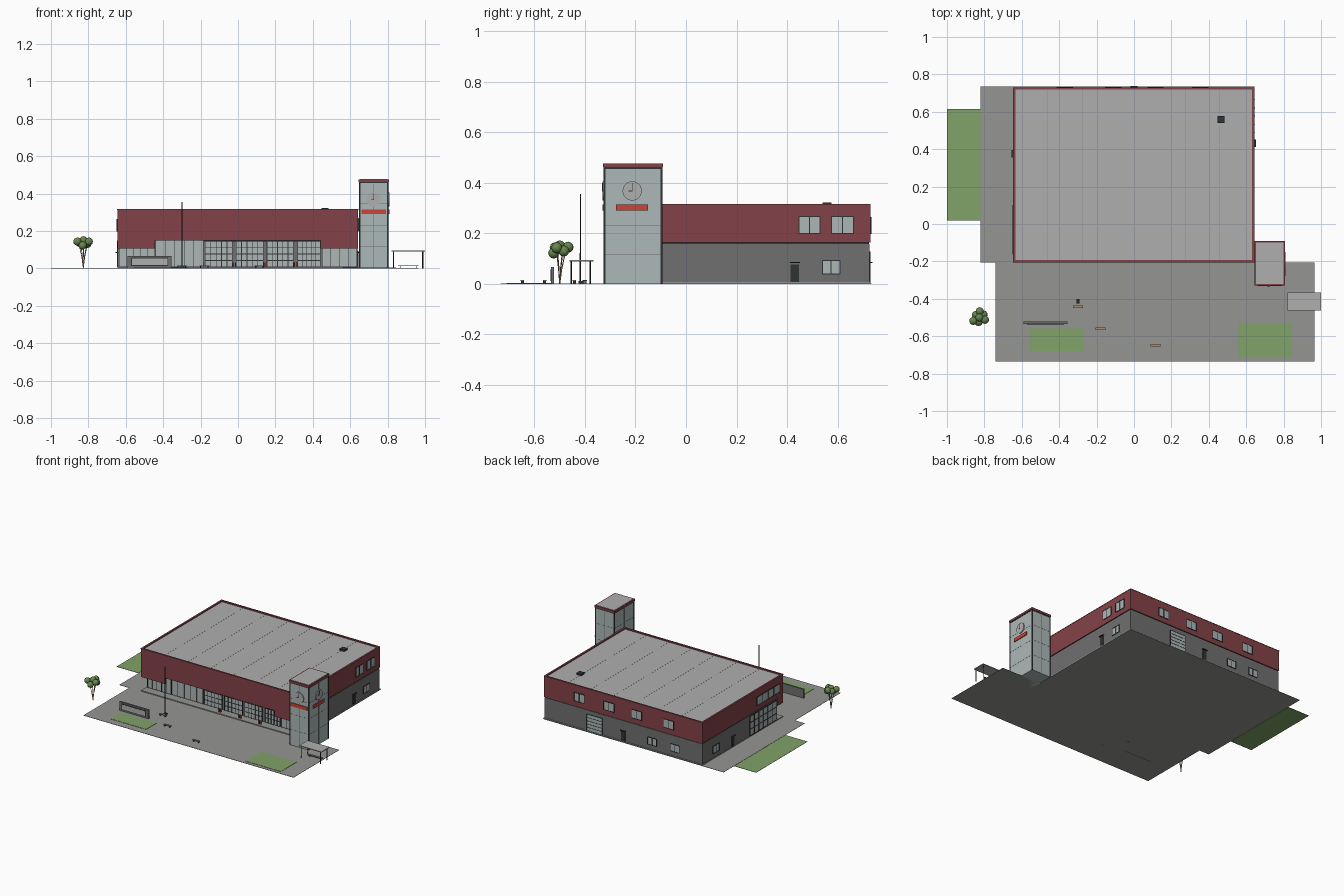
import bpy, bmesh, math
from mathutils import Vector, Matrix

if "Cube" in bpy.data.objects:
    bpy.data.objects.remove(bpy.data.objects["Cube"])


def mat(name, r, g, b):
    m = bpy.data.materials.new(name)
    m.diffuse_color = (r, g, b, 1)
    m.use_nodes = True
    m.node_tree.nodes["Principled BSDF"].inputs["Base Color"].default_value = m.diffuse_color
    return m


RED = mat("dark_red", 0.23, 0.055, 0.065)
SIGN = mat("bright_red", 0.6, 0.06, 0.04)
WALL = mat("wall_grey", 0.16, 0.16, 0.165)
DARK = mat("frame_dark", 0.03, 0.033, 0.035)
GLASS = mat("glass", 0.42, 0.47, 0.47)
PANEL = mat("panel", 0.42, 0.48, 0.48)
ROOF = mat("roof_grey", 0.43, 0.43, 0.43)
PAVE = mat("paving", 0.3, 0.3, 0.29)
GRASS = mat("grass", 0.22, 0.36, 0.14)
LEAF = mat("leaf", 0.14, 0.24, 0.08)
WOOD = mat("wood", 0.4, 0.28, 0.15)


def finish(name, bm, m):
    bmesh.ops.recalc_face_normals(bm, faces=bm.faces)
    me = bpy.data.meshes.new(name)
    bm.to_mesh(me)
    bm.free()
    me.materials.append(m)
    ob = bpy.data.objects.new(name, me)
    bpy.context.collection.objects.link(ob)
    return ob


def boxes(name, items, m):
    """One object from boxes given as (x0, x1, y0, y1, z0, z1)."""
    bm = bmesh.new()
    for x0, x1, y0, y1, z0, z1 in items:
        mtx = Matrix.Translation(((x0 + x1) / 2, (y0 + y1) / 2, (z0 + z1) / 2)) @ \
            Matrix.Diagonal((abs(x1 - x0), abs(y1 - y0), abs(z1 - z0), 1))
        bmesh.ops.create_cube(bm, size=1, matrix=mtx)
    return finish(name, bm, m)


def rods(name, segs, r, m, n=8, r2=None):
    """Round bars between pairs of points."""
    bm = bmesh.new()
    for a, b in segs:
        a, b = Vector(a), Vector(b)
        d = b - a
        mtx = Matrix.Translation((a + b) / 2) @ d.to_track_quat('Z', 'Y').to_matrix().to_4x4()
        bmesh.ops.create_cone(bm, cap_ends=True, segments=n, radius1=r,
                              radius2=r if r2 is None else r2, depth=d.length, matrix=mtx)
    return finish(name, bm, m)


def on_wall(axis, plane, out, u0, u1, z0, z1, d0, d1):
    """Box lying on a wall: u runs along the wall, d0..d1 is the offset outwards."""
    p, q = sorted((plane + out * d0, plane + out * d1))
    return (u0, u1, p, q, z0, z1) if axis == 'y' else (p, q, u0, u1, z0, z1)


def window(name, wall, u0, u1, z0, z1, cols=2, rows=1, t=0.004, glass=GLASS):
    boxes(name + "_glass", [on_wall(*wall, u0, u1, z0, z1, -0.003, 0.0015)], glass)
    bars = [on_wall(*wall, u - t / 2, u + t / 2, z0, z1, -0.003, 0.004)
            for u in (u0 + (u1 - u0) * i / cols for i in range(cols + 1))]
    bars += [on_wall(*wall, u0, u1, z - t / 2, z + t / 2, -0.003, 0.0035)
             for z in (z0 + (z1 - z0) * i / rows for i in range(rows + 1))]
    boxes(name + "_frame", bars, DARK)


# Ground: paving, grass and plinth
boxes("paving", [(-0.74, 0.965, -0.735, -0.205, 0, 0.002),
                 (-0.82, 0.645, -0.205, 0.735, 0, 0.002)], PAVE)
boxes("lawns", [(-1, -0.822, 0.02, 0.615, 0, 0.002), (-0.56, -0.27, -0.68, -0.56, 0.001, 0.004),
                (0.56, 0.845, -0.71, -0.53, 0.001, 0.004)], GRASS)
boxes("plinth", [(-0.644, 0.644, -0.204, 0.731, 0.001, 0.008)], PAVE)

# Main building: lower storey, joint, red upper storey and roof
X0, X1, Y0, Y1 = -0.645, 0.642, -0.205, 0.73
FY = -0.14
boxes("lower_walls", [(X0 + .003, X1 - .003, FY, Y1 - .003, 0.005, 0.157)], WALL)
boxes("joint_band", [(X0 + .006, X1 - .006, Y0 + .006, Y1 - .006, 0.153, 0.168)], DARK)
T = 0.012
boxes("upper_walls", [(X0, X0 + T, Y0, Y1, 0.163, 0.312), (X1 - T, X1, Y0, Y1, 0.163, 0.312),
                      (X0 + T, X1 - T, Y1 - T, Y1, 0.163, 0.312)], RED)
boxes("parapet_cap", [(X0 - .001, X0 + T, Y0 - .001, Y1 + .001, 0.311, 0.317),
                      (X1 - T, X1 + .001, Y0 - .001, Y1 + .001, 0.311, 0.317),
                      (X0 + T, X1 - T, Y0 - .001, Y0 + T, 0.311, 0.317),
                      (X0 + T, X1 - T, Y1 - T, Y1 + .001, 0.311, 0.317)], RED)
boxes("roof", [(X0 + .008, X1 - .008, Y0 + .008, Y1 - .008, 0.298, 0.309)], ROOF)
boxes("roof_seams", [(x - .0008, x + .0008, Y0 + T, Y1 - T, 0.308, 0.3096)
                     for x in (X0 + (X1 - X0) * i / 7 for i in range(1, 7))], PAVE)
boxes("roof_unit", [(0.447, 0.485, 0.54, 0.577, 0.305, 0.322)], DARK)

# Front fascia with raised middle, plus side return
bm = bmesh.new()
prof = [(X0, 0.107), (-0.445, 0.107), (-0.445, 0.15), (0.44, 0.15), (0.44, 0.107),
        (X1, 0.107), (X1, 0.312), (X0, 0.312)]
f = bm.faces.new([bm.verts.new((x, Y0, z)) for x, z in prof])
ext = bmesh.ops.extrude_face_region(bm, geom=[f])
bmesh.ops.translate(bm, vec=(0, T, 0), verts=[v for v in ext["geom"] if isinstance(v, bmesh.types.BMVert)])
finish("front_fascia", bm, RED)
boxes("fascia_returns", [(X0, X0 + T, Y0 + T, FY, 0.107, 0.163),
                         (X1 - T, X1, Y0 + T, FY, 0.107, 0.163)], RED)

# Front glazing and four entrance bays
front = ('y', FY, -1)
window("left_front_glazing", front, -0.635, -0.445, 0.008, 0.15, 5, 1, 0.003)
window("centre_left_glazing", front, -0.44, -0.185, 0.008, 0.15, 5, 1, 0.003)
window("right_front_glazing", front, 0.45, 0.635, 0.008, 0.15, 4, 1, 0.003)
for i, (a, b) in enumerate([(-0.175, -0.03), (-0.01, 0.135), (0.155, 0.295), (0.32, 0.44)]):
    window(f"entrance_bay_{i}", front, a, b, 0.008, 0.145, 5, 4, 0.0035)
boxes("entrance_lintel", [(-0.18, 0.445, FY - .01, FY, 0.143, 0.153)], DARK)
stops = [-0.02, 0.145, 0.307]
boxes("bollard_dark", [(x - .01, x - .003, -0.186, -0.178, 0.008, 0.03) for x in stops], DARK)
boxes("bollard_red", [(x + .003, x + .01, -0.186, -0.178, 0.008, 0.03) for x in stops], SIGN)

# Right side openings
right_up, right_low = ('x', X1, 1), ('x', X1 - .003, 1)
window("right_window_a", right_up, 0.447, 0.53, 0.2, 0.267)
window("right_window_b", right_up, 0.577, 0.664, 0.2, 0.267)
window("right_window_low", right_low, 0.54, 0.61, 0.04, 0.093)

# Back openings
back_up, back_low = ('y', Y1, 1), ('y', Y1 - .003, 1)
for i, x in enumerate((0.355, 0.115, -0.11, -0.37)):
    window(f"back_window_{i}", back_up, x - .042, x + .042, 0.2, 0.262)
for i, x in enumerate((-0.235, -0.42)):
    window(f"back_window_low_{i}", back_low, x - .036, x + .036, 0.04, 0.093)
window("loading_door", back_low, 0.17, 0.295, 0.008, 0.128, 1, 5, 0.002, PANEL)

# Left side openings
left_up, left_low = ('x', X0, -1), ('x', X0 + .003, -1)
window("left_window_strip", left_up, -0.16, 0.1, 0.2, 0.262, 4)
window("left_glazing", left_low, -0.13, 0.177, 0.008, 0.15, 6, 3)
window("left_window_low", left_low, 0.535, 0.605, 0.04, 0.093)

# Service doors and the lamps above them
for i, (w, u) in enumerate([(right_low, 0.431), (back_low, 0.0), (left_low, 0.375)]):
    boxes(f"service_door_{i}", [on_wall(*w, u - .017, u + .017, 0.008, 0.077, -.003, .004)], DARK)
    boxes(f"door_canopy_{i}", [on_wall(*w, u - .02, u + .02, 0.082, 0.086, -.003, .012)], DARK)

# Tower
A, B, C, D = 0.648, 0.803, -0.325, -0.095
boxes("tower_body", [(A, B, C, D, 0.0, 0.457)], PANEL)
boxes("tower_corners", [(x - .004, x + .004, y - .004, y + .004, 0, 0.457)
                        for x in (A + .002, B - .002) for y in (C + .002, D - .002)], DARK)
boxes("tower_band", [(A - .002, B + .002, C - .002, D + .002, 0.455, 0.464)], DARK)
boxes("tower_cap", [(A - .004, B + .004, C - .004, D + .004, 0.462, 0.476)], RED)
boxes("tower_roof", [(A + .004, B - .004, C + .004, D - .004, 0.47, 0.4775)], ROOF)
boxes("tower_joints", [(A - .0008, B + .0008, C - .0008, D + .0008, z, z + .0015)
                       for z in (0.115, 0.23, 0.345)] +
      [(0.7247, 0.7262, C - .0008, D + .0008, 0.005, 0.45),
       (A - .0008, B + .0008, -0.2107, -0.2092, 0.005, 0.45)], WALL)
boxes("tower_signs", [(0.66, 0.79, C - .006, C, 0.29, 0.315),
                      (B, B + .006, -0.277, -0.15, 0.29, 0.315)], SIGN)
rods("tower_discs", [((0.725, C + .002, 0.368), (0.725, C - .006, 0.368)),
                     ((B - .002, -0.213, 0.368), (B + .006, -0.213, 0.368))], 0.038, ROOF, 32)
boxes("tower_disc_hands", [(0.724, 0.7265, C - .008, C - .005, 0.368, 0.4),
                           (0.71, 0.7265, C - .008, C - .005, 0.366, 0.369),
                           (B + .005, B + .008, -0.214, -0.2115, 0.368, 0.4),
                           (B + .005, B + .008, -0.228, -0.2115, 0.366, 0.369)], DARK)

# Shelter beside the tower
boxes("shelter_roof", [(0.822, 1.0, -0.462, -0.367, 0.089, 0.095)], ROOF)
rods("shelter_posts", [((x, y, 0), (x, y, 0.091)) for x in (0.832, 0.988) for y in (-0.455, -0.38)],
     0.003, DARK)
boxes("shelter_bench", [(0.855, 0.965, -0.41, -0.392, 0.012, 0.016)] +
      [(x, x + .004, -0.408, -0.394, 0, 0.012) for x in (0.865, 0.951)], WALL)

# Sign wall
boxes("sign_wall", [(-0.59, -0.355, -0.534, -0.522, 0, 0.067)], WALL)
boxes("sign_wall_panel", [(-0.567, -0.378, -0.537, -0.53, 0.017, 0.052)], ROOF)
boxes("sign_wall_border", [(-0.572, -0.373, -0.536, -0.53, 0.012, 0.057)], DARK)

# Flagpole and benches
rods("flagpole", [((-0.3, -0.418, 0), (-0.3, -0.418, 0.355))], 0.003, DARK, 8, 0.002)
boxes("flagpole_base", [(-0.308, -0.292, -0.426, -0.402, 0, 0.012)], DARK)
spots = [(-0.3, -0.442), (-0.18, -0.56), (0.115, -0.648)]
boxes("bench_seats", [(x - .027, x + .027, y - .007, y + .007, 0.012, 0.016) for x, y in spots], WOOD)
boxes("bench_legs", [(x + s * .02 - .003, x + s * .02 + .003, y - .006, y + .006, 0, 0.012)
                     for x, y in spots for s in (-1, 1)], DARK)

# Tree: forked stem and round leaf clusters
tx, ty = -0.827, -0.5
leaves = [(-0.032, -0.018, 0.143), (0.03, -0.012, 0.143), (0.002, 0.033, 0.145), (-0.018, 0.014, 0.135),
          (0.022, 0.016, 0.13), (-0.004, -0.024, 0.122), (0.0, 0.0, 0.15)]
rods("tree_branches", [((tx, ty, 0), (tx + .25 * x, ty + .25 * y, 0.06)) for x, y, z in leaves[:5]] +
     [((tx + .25 * x, ty + .25 * y, 0.06), (tx + x * .8, ty + y * .8, z)) for x, y, z in leaves[:5]],
     0.002, WOOD, 6)
bm = bmesh.new()
for x, y, z in leaves:
    bmesh.ops.create_icosphere(bm, subdivisions=2, radius=0.022,
                               matrix=Matrix.Translation((tx + x, ty + y, z)))
for f in bm.faces:
    f.smooth = True
finish("tree_leaves", bm, LEAF)
